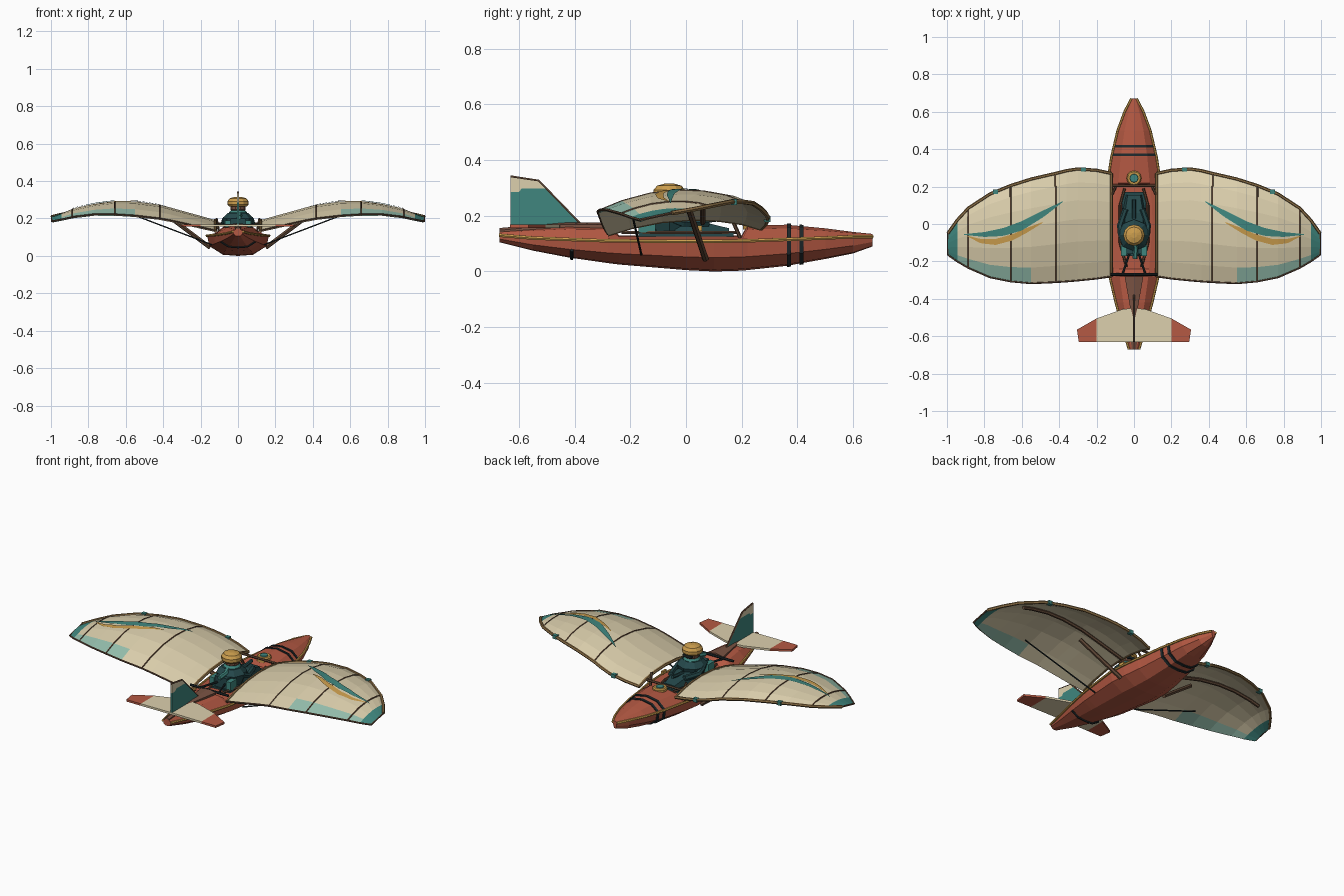
import bpy, bmesh
from math import pi, sin, cos
from mathutils import Vector

cube = bpy.data.objects.get("Cube")
if cube:
    bpy.data.objects.remove(cube)


def make_material(name, *rgb):
    mat = bpy.data.materials.new(name)
    mat.use_nodes = True
    colour = (*rgb, 1)
    mat.diffuse_color = colour
    mat.node_tree.nodes["Principled BSDF"].inputs["Base Color"].default_value = colour
    return mat


cream = make_material("cream canvas", .72, .63, .42)
red = make_material("red hull", .46, .1, .056)
teal = make_material("teal", .05, .24, .21)
dark_teal = make_material("dark teal", .018, .065, .07)
pale_teal = make_material("pale teal", .3, .52, .42)
gold = make_material("gold", .6, .34, .075)
wood = make_material("dark wood", .12, .066, .038)
tan = make_material("tan wood", .28, .17, .065)
black = make_material("black strap", .013, .022, .025)
brown = make_material("brown leather", .19, .085, .055)


def add_object(name, mesh, *mats, mirror=False):
    for mat in mats:
        mesh.materials.append(mat)
    obj = bpy.data.objects.new(name, mesh)
    bpy.context.collection.objects.link(obj)
    if mirror:
        obj.modifiers.new("mirror", 'MIRROR').use_mirror_merge = False
    return obj


def from_faces(name, verts, faces, *mats, mirror=False, tidy=True):
    mesh = bpy.data.meshes.new(name)
    mesh.from_pydata([tuple(v) for v in verts], [], faces)
    if tidy:
        bm = bmesh.new()
        bm.from_mesh(mesh)
        bmesh.ops.recalc_face_normals(bm, faces=bm.faces)
        bm.to_mesh(mesh)
        bm.free()
    return add_object(name, mesh, *mats, mirror=mirror)


def loft(name, rings, mat, mirror=False):
    n = len(rings[0])
    faces = [(r * n + i, r * n + (i + 1) % n, (r + 1) * n + (i + 1) % n, (r + 1) * n + i)
             for r in range(len(rings) - 1) for i in range(n)]
    faces += [tuple(range(n)), tuple(range((len(rings) - 1) * n, len(rings) * n))]
    return from_faces(name, [p for ring in rings for p in ring], faces, mat, mirror=mirror)


def rod(name, points, radius, mat, mirror=False, n=6):
    """Thin many-sided tube along a path."""
    rings = []
    pts = [Vector(p) for p in points]
    for i, p in enumerate(pts):
        along = (pts[min(i + 1, len(pts) - 1)] - pts[max(i - 1, 0)]).normalized()
        side = along.cross(Vector((0, 0, 1)))
        side = side.normalized() if side.length > .01 else Vector((1, 0, 0))
        up = side.cross(along)
        rings.append([p + radius * (side * cos(2 * pi * k / n) + up * sin(2 * pi * k / n)) for k in range(n)])
    return loft(name, rings, mat, mirror)


def box(name, centre, size, mat, mirror=False):
    x, y, z = (s / 2 for s in size)
    rings = [[(centre[0] + a * x, centre[1] + b * y, centre[2] + c * z)
              for a, c in ((-1, -1), (1, -1), (1, 1), (-1, 1))] for b in (-1, 1)]
    return loft(name, rings, mat, mirror)


def lathe(name, centre, profile, mat, n=12):
    rings = [[(centre[0] + r * cos(2 * pi * k / n), centre[1] + r * sin(2 * pi * k / n), centre[2] + z)
              for k in range(n)] for r, z in profile]
    return loft(name, rings, mat)


def plate(name, outline, thickness, place, mat, mirror=False):
    """Flat outline given thickness; place maps (a, b, offset) to a point."""
    return loft(name, [[place(a, b, s * thickness / 2) for a, b in outline] for s in (-1, 1)], mat, mirror)


def interpolate(table, key):
    key = min(max(key, table[0][0]), table[-1][0])
    for lo, hi in zip(table, table[1:]):
        if key <= hi[0]:
            f = (key - lo[0]) / (hi[0] - lo[0])
            return [a + (b - a) * f for a, b in zip(lo, hi)]


# Hull: y, half width, keel z, sheer z, deck z
HULL = [(-.67, .025, .105, .13, .145), (-.55, .06, .075, .12, .155), (-.42, .095, .05, .115, .165),
        (-.28, .128, .03, .11, .165), (-.24, .135, .025, .11, .13), (0, .165, .005, .108, .13),
        (.1, .16, 0, .108, .13), (.2, .145, .003, .11, .13), (.22, .14, .005, .11, .165),
        (.36, .118, .02, .115, .168), (.5, .085, .045, .12, .155), (.6, .048, .065, .125, .142),
        (.67, .012, .09, .125, .135)]


def hull_ring(y, grow=0):
    _, w, keel, sheer, deck = interpolate(HULL, y)
    chine, shoulder = keel + .46 * (sheer - keel), sheer + .75 * (deck - sheer)
    w, keel, deck, shoulder = w + grow, keel - grow, deck + grow, shoulder + grow
    half = [(.5 * w, keel + .12 * (chine - keel)), (.93 * w, chine - grow), (w, sheer), (.6 * w, shoulder)]
    pts = [(0, keel)] + half + [(0, deck)] + [(-x, z) for x, z in reversed(half)]
    return [(x, y, z) for x, z in pts]


loft("hull", [hull_ring(s[0]) for s in HULL], red)
rod("gunwale_trim", [(s[1] + .002, s[0], s[3]) for s in HULL], .007, gold, mirror=True)
for i, y in enumerate((.37, .415)):
    loft(f"hull_strap_{i + 1}", [hull_ring(y - .007, .005), hull_ring(y + .007, .005)], black)
keel_strap = [Vector(p) for p in hull_ring(-.41, .003)]
rod("tail_keel_strap", [keel_strap[k] for k in (8, 9, 0, 1, 2)], .006, black)

# Wing: x, leading y, leading z, trailing y, trailing z, camber
WING = [(.12, .27, .155, -.28, .135, .045), (.2, .287, .173, -.292, .153, .05),
        (.3, .294, .195, -.302, .176, .055), (.36, .285, .21, -.307, .189, .058),
        (.42, .27, .225, -.311, .2, .06), (.55, .24, .245, -.317, .215, .06),
        (.66, .205, .25, -.307, .222, .055), (.77, .16, .25, -.285, .222, .04),
        (.885, .085, .235, -.235, .208, .028), (.945, .02, .222, -.2, .195, .015),
        (.995, -.05, .21, -.165, .185, .005)]
CHORD = [(0, 0), (.12, .5), (.28, .85), (.45, 1), (.65, .9), (.85, .5), (1, 0)]


def wing_point(x, t, lift=0):
    _, y0, z0, y1, z1, camber = interpolate(WING, x)
    return (x, y0 + (y1 - y0) * t, z0 + (z1 - z0) * t + camber * interpolate(CHORD, t)[1] + lift)


def on_wing(x, y, lift):
    _, y0, _, y1, _, _ = interpolate(WING, x)
    return wing_point(x, (y - y0) / (y1 - y0), lift)


rows = len(CHORD)
wing = from_faces("wings", [wing_point(s[0], c[0]) for s in WING for c in CHORD],
                  [(i * rows + j, i * rows + j + 1, (i + 1) * rows + j + 1, (i + 1) * rows + j)
                   for i in range(len(WING) - 1) for j in range(rows - 1)],
                  cream, pale_teal, teal, mirror=True, tidy=False)
for face in wing.data.polygons:
    if face.center.x > .95:
        face.material_index = 2
    elif face.center.x > .56 and face.index % (rows - 1) == rows - 2:
        face.material_index = 1
solid = wing.modifiers.new("thickness", 'SOLIDIFY')
solid.thickness = .008

rod("wing_leading_edge", [wing_point(s[0], 0) for s in WING], .009, tan, mirror=True)
rod("wing_trailing_edge", [wing_point(s[0], 1) for s in WING], .005, wood, mirror=True)
rod("wing_tip_edge", [wing_point(.995, t) for t in (0, 1)], .005, wood, mirror=True)
for i, x in enumerate((.122, .42, .66, .885)):
    rod(f"wing_rib_{i + 1}", [wing_point(x, c[0], -.002) for c in CHORD],
        .005 if i else .009, wood if i else tan, mirror=True)
for i, x in enumerate((.27, .74)):
    box(f"edge_binding_{i + 1}", wing_point(x, 0), (.026, .022, .022), teal, mirror=True)


# Painted crescents: x, upper y, lower y
def crescent(name, table, lift, mat):
    steps = 24
    verts = []
    for k in range(steps + 1):
        x = table[0][0] + (table[-1][0] - table[0][0]) * k / steps
        _, hi, lo = interpolate(table, x)
        verts += [on_wing(x, hi, lift), on_wing(x, lo, lift)]
    return from_faces(name, verts, [(2 * k, 2 * k + 1, 2 * k + 3, 2 * k + 2) for k in range(steps)],
                      mat, mirror=True, tidy=False)


crescent("gold_crescent", [(.49, .01, .005), (.57, -.02, -.045), (.65, -.055, -.088),
                           (.74, -.08, -.112), (.82, -.08, -.103), (.89, -.063, -.067)], .004, gold)
crescent("teal_crescent", [(.38, .122, .118), (.48, .075, .04), (.6, .015, -.035),
                           (.7, -.022, -.064), (.8, -.043, -.069), (.91, -.054, -.058)], .006, teal)

# Wing bracing
rod("wing_spar", [on_wing(x, .06, -.02) for x in (.14, .3, .42, .55, .66, .77, .83)], .01, wood, mirror=True)
rod("wing_strut", [(.15, .07, .045), (.39, .01, .225)], .012, wood, mirror=True)
rod("brace_wire", [(.14, -.16, .06), (.6, -.2, .235)], .004, black, mirror=True)
rod("cabane_post", [(.1, .195, .12), (.115, .16, .2)], .007, wood, mirror=True)
rod("front_crossbar", [(-.12, .205, .172), (.12, .205, .172)], .007, wood)
rod("rear_crossbar", [(-.125, -.27, .165), (.125, -.27, .165)], .007, black)
rod("rear_harness", [(.025, -.16, .165), (.06, -.265, .165)], .006, black, mirror=True)

# Tail
for name, outline, mat in (
        ("tailplane", [(0, -.45), (.06, -.455), (.2, -.505), (.2, -.632), (0, -.63)], cream),
        ("tailplane_tip", [(.2, -.505), (.305, -.565), (.295, -.632), (.2, -.632)], red)):
    plate(name, outline, .012, lambda a, b, o: (a, b, .163 + o), mat, mirror=True)
FIN = [(-.63, .16), (-.63, .34), (-.53, .325), (-.375, .165)]
for name, outline, mat in (
        ("fin", [FIN[0], (-.63, .285), (-.6, .285), (-.59, .298), (-.505, .298), FIN[3]], teal),
        ("fin_cap", [(-.63, .285), FIN[1], FIN[2], (-.505, .298), (-.59, .298), (-.6, .285)], cream)):
    plate(name, outline, .01, lambda a, b, o: (o, a, b), mat)
rod("fin_frame", [(0, y, z) for y, z in FIN[1:]], .006, wood)
loft("dorsal_fairing", [[(-w, y, .14), (w, y, .14), (w, y, z - .008), (0, y, z), (-w, y, z - .008)]
                        for y, w, z in ((-.28, .05, .176), (-.45, .02, .176), (-.67, .014, .156))], brown)

# Cockpit and deck compass
box("cockpit_floor", (0, 0, .132), (.13, .34, .012), dark_teal)
box("seat_back", (0, -.14, .165), (.08, .04, .07), dark_teal)
box("side_pack", (.055, -.14, .165), (.03, .06, .05), teal, mirror=True)
box("root_buckle", (.118, .04, .155), (.012, .035, .02), gold, mirror=True)
rod("cockpit_rim", [(.04, -.23, .14), (.075, -.1, .14), (.075, .1, .14), (.05, .19, .14)], .007, wood, mirror=True)
loft("lap_cover", [[(-w, y, .13), (w, y, .13), (.75 * w, y, z), (-.75 * w, y, z)]
                   for y, w, z in ((-.04, .066, .18), (.06, .064, .178), (.155, .045, .155))], dark_teal)
lathe("compass_body", (0, .245, .15), [(.04, 0), (.04, .021), (.034, .027)], gold)
lathe("compass_glass", (0, .245, .175), [(.024, 0), (.021, .006)], teal)

# Pilot
lathe("pilot_torso", (0, -.06, .13), [(.06, 0), (.075, .04), (.085, .07), (.055, .1)], dark_teal, 8)
lathe("pilot_scarf", (0, -.055, .222), [(.044, 0), (.048, .01), (.038, .022)], teal, 10)
lathe("pilot_head", (0, -.055, .235), [(.03, 0), (.041, .012), (.041, .045)], brown, 10)
box("pilot_goggles", (0, -.018, .26), (.056, .02, .014), black)
lathe("pilot_cap", (0, -.06, .264), [(.048, 0), (.057, .01), (.057, .028), (.044, .044), (.015, .052)], gold)
rod("pilot_arm", [(.07, -.06, .195), (.075, -.01, .175), (.045, .08, .175)], .016, dark_teal, mirror=True)
rod("control_lever", [(0, .03, .178), (0, .13, .19)], .01, dark_teal)
rod("scarf_tail", [(0, -.09, .228), (.01, -.13, .215), (.005, -.185, .205)], .013, teal)
